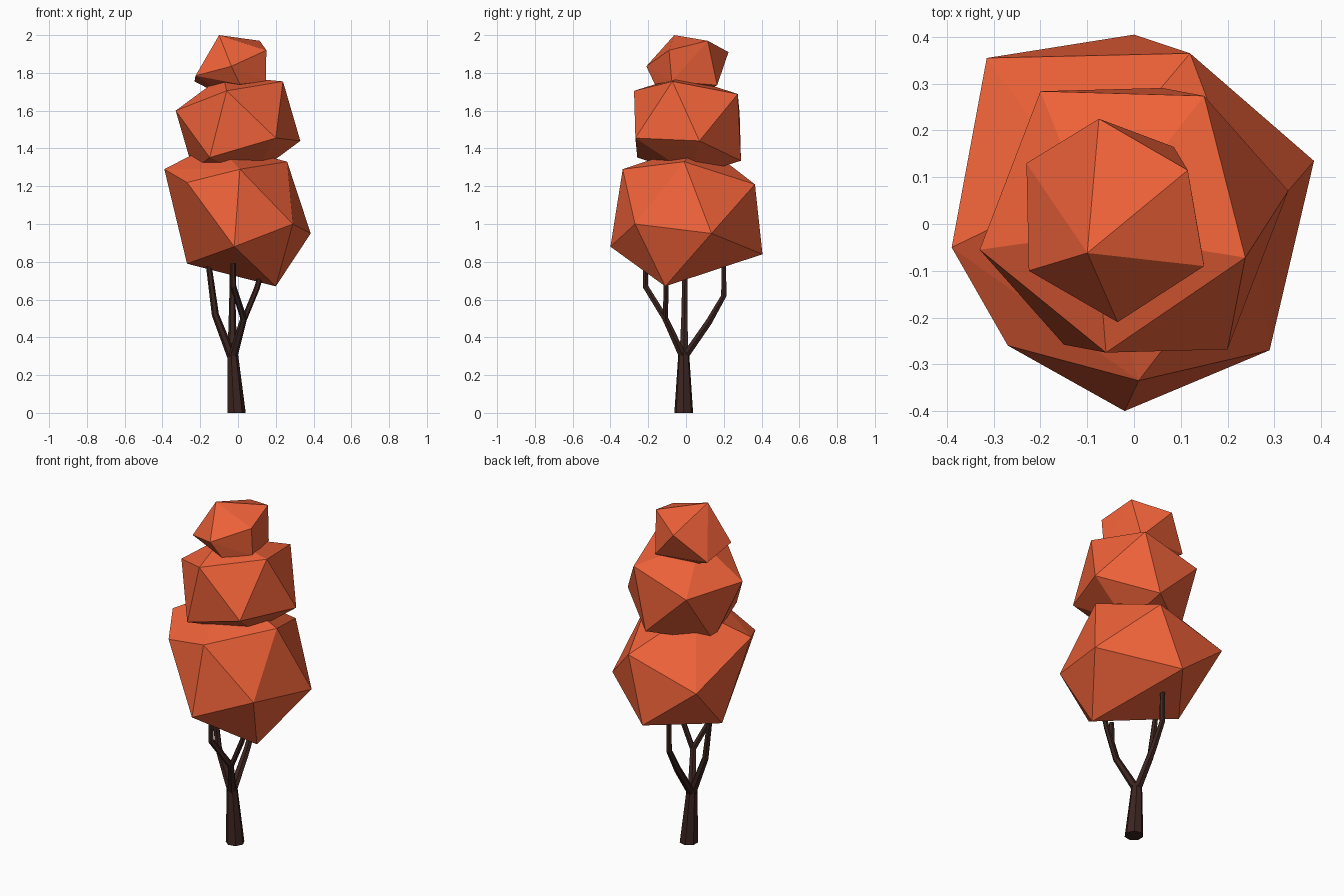
import bpy, bmesh, math
from mathutils import Vector

if "Cube" in bpy.data.objects:
    bpy.data.objects.remove(bpy.data.objects["Cube"])


def material(name, rgb):
    m = bpy.data.materials.new(name)
    m.diffuse_color = (*rgb, 1)
    m.use_nodes = True
    m.node_tree.nodes["Principled BSDF"].inputs["Base Color"].default_value = m.diffuse_color
    return m


LEAF = material("leaf_orange", (0.85, 0.12, 0.04))
BARK = material("bark_brown", (0.045, 0.018, 0.014))


def finish(bm, name, mat):
    bmesh.ops.recalc_face_normals(bm, faces=bm.faces)
    me = bpy.data.meshes.new(name)
    bm.to_mesh(me)
    bm.free()
    me.materials.append(mat)
    ob = bpy.data.objects.new(name, me)
    bpy.context.collection.objects.link(ob)


def foliage(name, corners):
    """Irregular faceted clump: convex hull of its corners."""
    bm = bmesh.new()
    for c in corners:
        bm.verts.new(c)
    res = bmesh.ops.convex_hull(bm, input=bm.verts)
    loose = [v for v in bm.verts if not v.link_faces]
    bmesh.ops.delete(bm, geom=loose, context='VERTS')
    finish(bm, name, LEAF)


def limb(name, path, radii, sides=6):
    """Tapered faceted tube along a path."""
    bm = bmesh.new()
    pts = [Vector(p) for p in path]
    rings = []
    for i, p in enumerate(pts):
        t = (pts[min(i + 1, len(pts) - 1)] - pts[max(i - 1, 0)]).normalized()
        if i == 0:
            t = Vector((0, 0, 1))
        q = Vector((0, 0, 1)).rotation_difference(t)
        rings.append([bm.verts.new(p + q @ Vector((radii[i] * math.cos(a), radii[i] * math.sin(a), 0)))
                      for a in (2 * math.pi * k / sides for k in range(sides))])
    for lo, hi in zip(rings, rings[1:]):
        for k in range(sides):
            n = (k + 1) % sides
            bm.faces.new((lo[k], lo[n], hi[n], hi[k]))
    bm.faces.new(rings[0][::-1])
    bm.faces.new(rings[-1])
    finish(bm, name, BARK)


# Foliage: large lower clump
foliage("lower_foliage", [
    (-.39, -.05, 1.29), (-.27, -.26, 1.22), (.01, -.335, 1.29), (.26, -.01, 1.33),
    (.29, -.27, 1.0), (.385, .135, .95), (.20, -.11, .67), (-.02, -.40, .88),
    (-.27, .05, .79), (0, .405, .84), (.12, .365, 1.21), (-.315, .355, 1.09),
    (-.12, .08, 1.43)])

# Foliage: middle clump, half its corners mirrored through the centre
half = [(-.33, -.055, 1.60), (-.06, -.275, 1.705), (.238, -.072, 1.755),
        (.20, -.268, 1.455), (-.15, -.258, 1.352), (-.08, -.02, 1.785)]
centre = Vector((0, .008, 1.52))
half = [Vector(p) for p in half]
foliage("middle_foliage", half + [2 * centre - p for p in half])

# Foliage: small top clump
foliage("top_foliage", [
    (-.10, -.062, 2.0), (.115, .115, 1.97), (-.075, .225, 1.91), (.15, -.09, 1.92),
    (-.035, -.21, 1.835), (-.225, -.10, 1.785), (-.23, .13, 1.755), (.085, .165, 1.735),
    (.148, -.075, 1.755), (.01, -.165, 1.74), (-.05, .03, 1.66)])

# Trunk and forked branches
fork = (-.03, -.012, .29)
limb("trunk", [(-.01, -.012, 0), (-.03, -.012, .32)], [.051, .029], 7)
limb("back_branch", [fork, (-.03, .12, .48), (-.03, .20, .62), (-.03, .20, .86)],
     [.026, .02, .016, .014])
limb("left_branch", [fork, (-.12, -.008, .52), (-.165, -.005, .86)], [.026, .019, .014])
limb("front_branch", [fork, (.03, -.11, .50), (-.025, -.215, .67), (-.025, -.215, .79)],
     [.026, .018, .016, .014])
limb("right_twig", [(.03, -.11, .49), (.10, -.105, .66), (.14, -.105, .80)],
     [.016, .015, .013])
